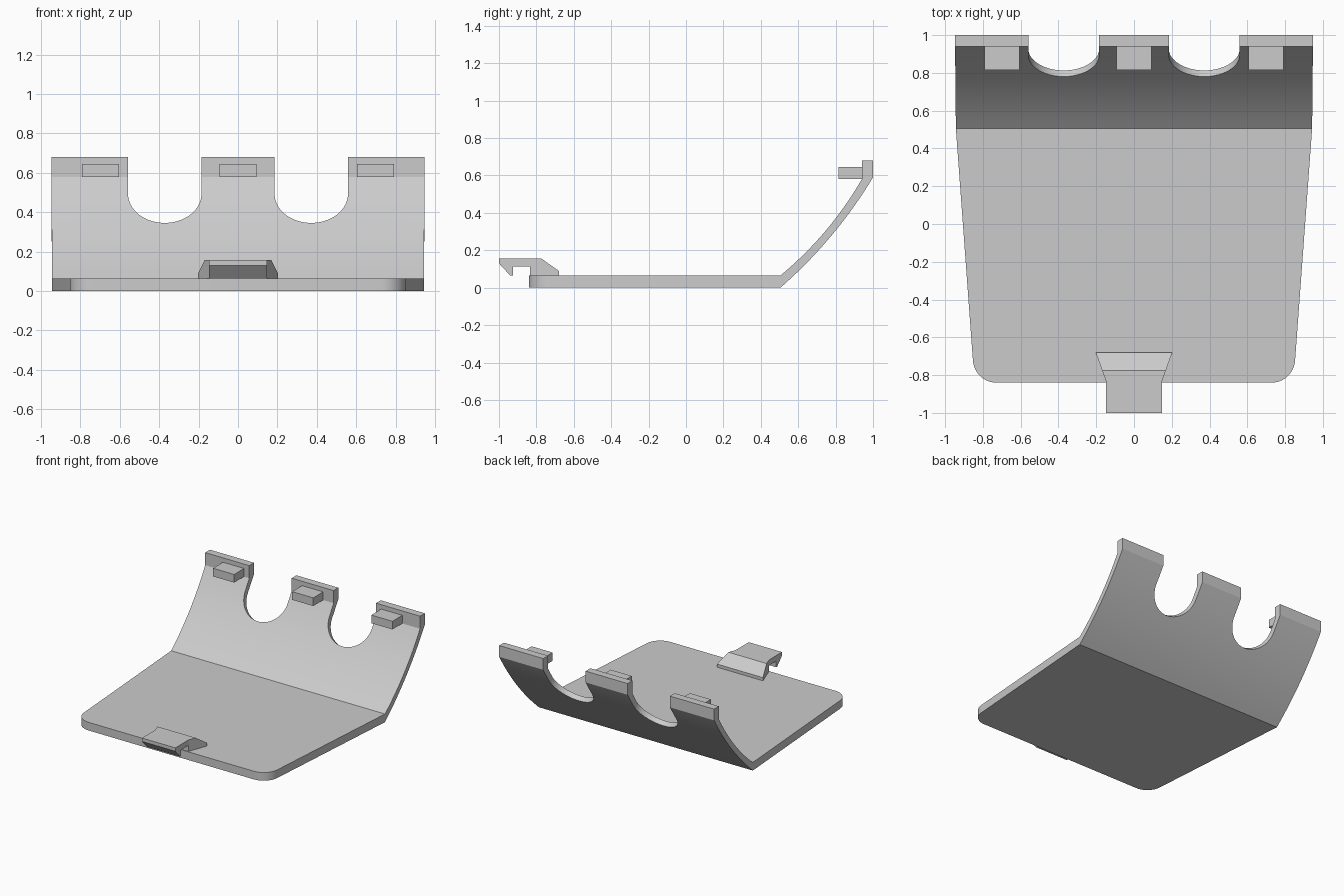
import bpy, bmesh, math
from mathutils import Vector, Matrix

if "Cube" in bpy.data.objects:
    bpy.data.objects.remove(bpy.data.objects["Cube"])

# One plain grey plastic
grey = bpy.data.materials.new("grey plastic")
grey.use_nodes = True
grey.diffuse_color = (0.6, 0.6, 0.6, 1)
grey.node_tree.nodes["Principled BSDF"].inputs["Base Color"].default_value = (0.6, 0.6, 0.6, 1)


def solid(name, lower, upper):
    """Closed solid between two matching outlines."""
    bm = bmesh.new()
    a = [bm.verts.new(p) for p in lower]
    b = [bm.verts.new(p) for p in upper]
    bm.faces.new(a[::-1])
    bm.faces.new(b)
    for i in range(len(a)):
        j = (i + 1) % len(a)
        bm.faces.new((a[i], a[j], b[j], b[i]))
    bmesh.ops.recalc_face_normals(bm, faces=bm.faces)
    mesh = bpy.data.meshes.new(name)
    bm.to_mesh(mesh)
    bm.free()
    mesh.materials.append(grey)
    obj = bpy.data.objects.new(name, mesh)
    bpy.context.collection.objects.link(obj)
    return obj


def prism(name, profile, half_width, centre=0):
    """Side profile (y, z) widened along x; half_width may vary with y."""
    return solid(name, [(centre - half_width(y), y, z) for y, z in profile],
                 [(centre + half_width(y), y, z) for y, z in profile])


def smooth(obj):
    bpy.ops.object.select_all(action='DESELECT')
    obj.select_set(True)
    bpy.context.view_layer.objects.active = obj
    bpy.ops.object.shade_smooth_by_angle(angle=math.radians(25))


def bow(start, end, sag, n=20):
    """Shallow arc from start to end, bulging to the right of travel."""
    s, e = Vector(start), Vector(end)
    d = e - s
    side = Vector((d.y, -d.x)).normalized()
    return [tuple(s + d * (i / n) + side * sag * (1 - (2 * i / n - 1) ** 2))
            for i in range(n + 1)]


# Tapered base plate with rounded front corners
BEND, THICK, R = 0.505, 0.065, 0.125
right_side = [(0.943, BEND)]
for i in range(13):
    a = math.radians(-4 - 86 * i / 12)
    right_side.append((0.728 + R * math.cos(a), -0.715 + R * math.sin(a)))
outline = right_side + [(-x, y) for x, y in reversed(right_side)]
plate = solid("base_plate", [(x, y, 0) for x, y in outline],
              [(x, y, THICK) for x, y in outline])
smooth(plate)

# Curved back wall with an upright lip along its top edge
outer = bow((BEND, 0), (1.0, 0.59), 0.03)
inner = bow((BEND, THICK), (0.94, 0.58), 0.03)
wall = prism("back_wall", outer + [(1.0, 0.68), (0.94, 0.68)] + inner[::-1],
             lambda y: 0.943 + 0.01 * (y - BEND))

# Two round-bottomed notches cut square to the wall
tilt = math.radians(53)
along = Vector((0, math.cos(tilt), math.sin(tilt)))
across = Vector((0, math.sin(tilt), -math.cos(tilt)))
radius = 0.187
for x in (-0.372, 0.372):
    centre = Vector((x, 0.782, 0.345)) + along * radius
    slot = [(radius * math.cos(a), radius * math.sin(a))
            for a in (math.pi * (1 + i / 32) for i in range(33))]
    slot += [(radius, 0.6), (-radius, 0.6)]
    ring = [centre + Vector((u, 0, 0)) + along * v for u, v in slot]
    cutter = solid("notch_cutter", [p - across * 0.3 for p in ring],
                   [p + across * 0.3 for p in ring])
    cutter.hide_render = True
    cut = wall.modifiers.new("notch", 'BOOLEAN')
    cut.operation, cut.solver, cut.object = 'DIFFERENCE', 'EXACT', cutter
    bpy.context.view_layer.objects.active = wall
    bpy.ops.object.modifier_apply(modifier=cut.name)
    bpy.data.objects.remove(cutter)
smooth(wall)

# Locating tabs on the inside of the lip
for name, x in (("right_tab", -0.698), ("middle_tab", 0), ("left_tab", 0.698)):
    prism(name, [(0.815, 0.58), (0.945, 0.58), (0.945, 0.645), (0.815, 0.645)],
          lambda y: 0.093, x)

# Front clip: flared root on the plate, then a straight hook beyond the edge
prism("clip_root", [(-0.835, 0.06), (-0.68, 0.06), (-0.68, 0.09),
                    (-0.775, 0.157), (-0.835, 0.157)],
      lambda y: 0.147 + 0.36 * (y + 0.835))
prism("clip_hook", [(-0.835, 0.157), (-1.0, 0.157), (-1.0, 0.13), (-0.94, 0.065),
                    (-0.925, 0.065), (-0.925, 0.113), (-0.835, 0.113)],
      lambda y: 0.147)
